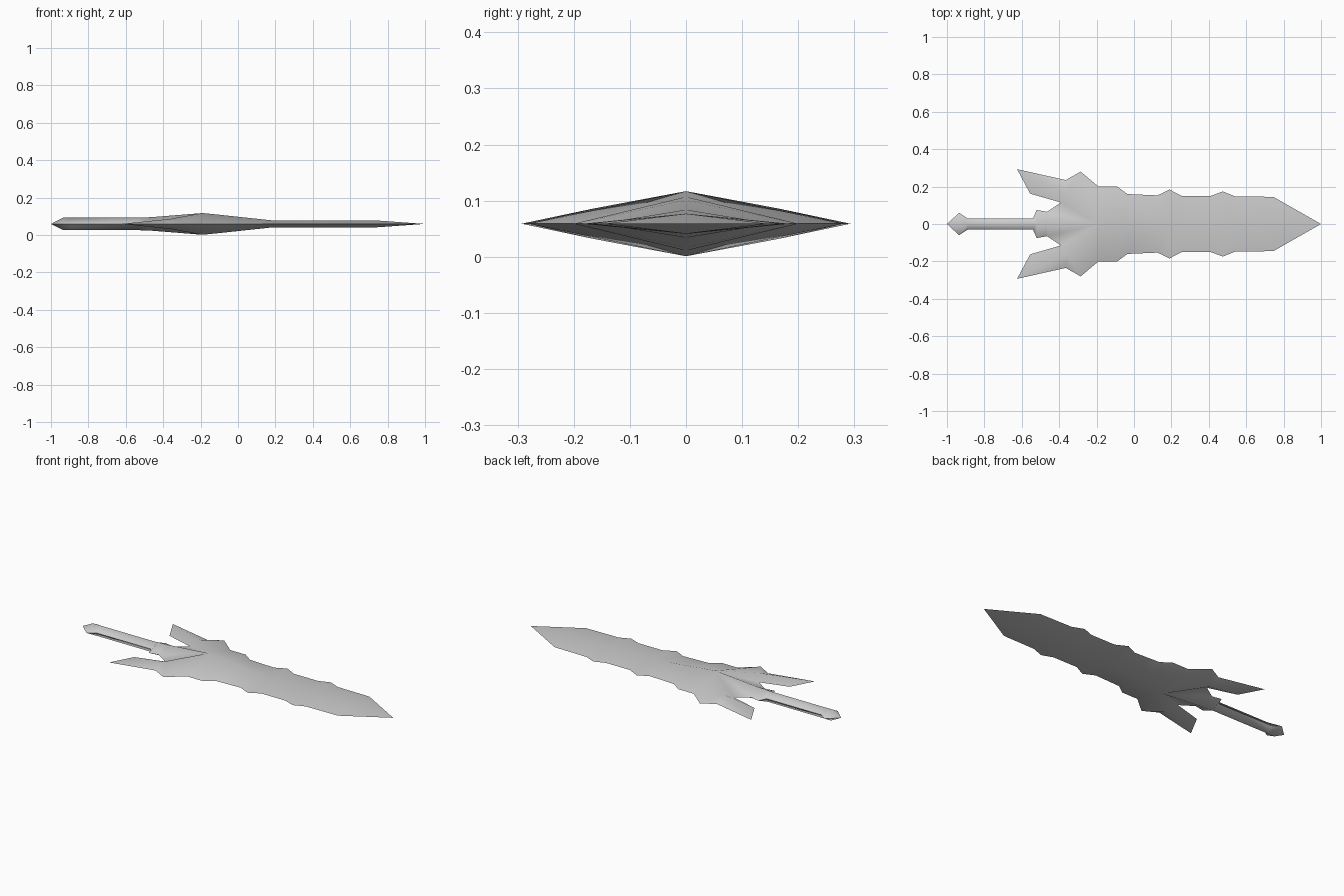
import bpy
import bmesh

if "Cube" in bpy.data.objects:
    bpy.data.objects.remove(bpy.data.objects["Cube"], do_unlink=True)

MID = 0.059  # height of the cutting edge plane

steel = bpy.data.materials.new("steel grey")
steel.use_nodes = True
steel.diffuse_color = (0.6, 0.6, 0.6, 1)
steel.node_tree.nodes["Principled BSDF"].inputs["Base Color"].default_value = (0.6, 0.6, 0.6, 1)


def build(name, faces):
    """Mirror a quarter shell across the length and the edge plane."""
    bm = bmesh.new()
    for sy in (1, -1):
        for sz in (1, -1):
            for face in faces:
                pts = list(dict.fromkeys(face))
                bm.faces.new([bm.verts.new((x, y * sy, z * sz)) for x, y, z in pts])
    bmesh.ops.remove_doubles(bm, verts=bm.verts, dist=0.0005)
    bmesh.ops.recalc_face_normals(bm, faces=bm.faces)
    for f in bm.faces:
        f.smooth = True
    for e in bm.edges:  # the outline stays crisp, the ridges are soft
        e.smooth = any(abs(v.co.z) > 0.0005 for v in e.verts)
    mesh = bpy.data.meshes.new(name)
    bm.to_mesh(mesh)
    bm.free()
    mesh.materials.append(steel)
    obj = bpy.data.objects.new(name, mesh)
    obj.location.z = MID
    bpy.context.collection.objects.link(obj)


def strip(sections):
    """Quads between ridge and edge; each section is x, half width, half height."""
    return [((a, 0, ah), (a, aw, 0), (b, bw, 0), (b, 0, bh))
            for (a, aw, ah), (b, bw, bh) in zip(sections, sections[1:])]


# Blade: wavy edge with a soft central ridge
blade = strip([(1, 0, 0), (0.745, 0.145, 0.018), (0.54, 0.148, 0.018),
               (0.475, 0.174, 0.018), (0.41, 0.15, 0.018), (0.255, 0.15, 0.018),
               (0.19, 0.184, 0.018), (0.125, 0.153, 0.025), (-0.035, 0.16, 0.042),
               (-0.09, 0.2, 0.048), (-0.19, 0.2, 0.058)])
build("blade", blade)

# Guard: two swept-back wings with a raised spine
peak, neck = (-0.19, 0, 0.058), (-0.465, 0, 0.036)
spine = (-0.36, 0.165, 0.027)
shoulder, barb = (-0.19, 0.2, 0), (-0.285, 0.28, 0)
notch, wing_tip = (-0.365, 0.235, 0), (-0.625, 0.293, 0)
wing_heel, crotch = (-0.555, 0.162, 0), (-0.39, 0.115, 0)
build("guard", [
    (peak, shoulder, barb, spine), (spine, barb, notch), (spine, notch, wing_tip),
    (spine, wing_tip, wing_heel), (spine, wing_heel, crotch),
    (peak, spine, crotch), (peak, crotch, (-0.465, 0.065, 0), neck)])

# Grip with flared collar and pointed pommel
build("grip", strip([(-0.465, 0.065, 0.036), (-0.52, 0.075, 0.034),
                     (-0.54, 0.03, 0.033), (-0.89, 0.03, 0.033),
                     (-0.935, 0.06, 0.033), (-1, 0, 0)]))
